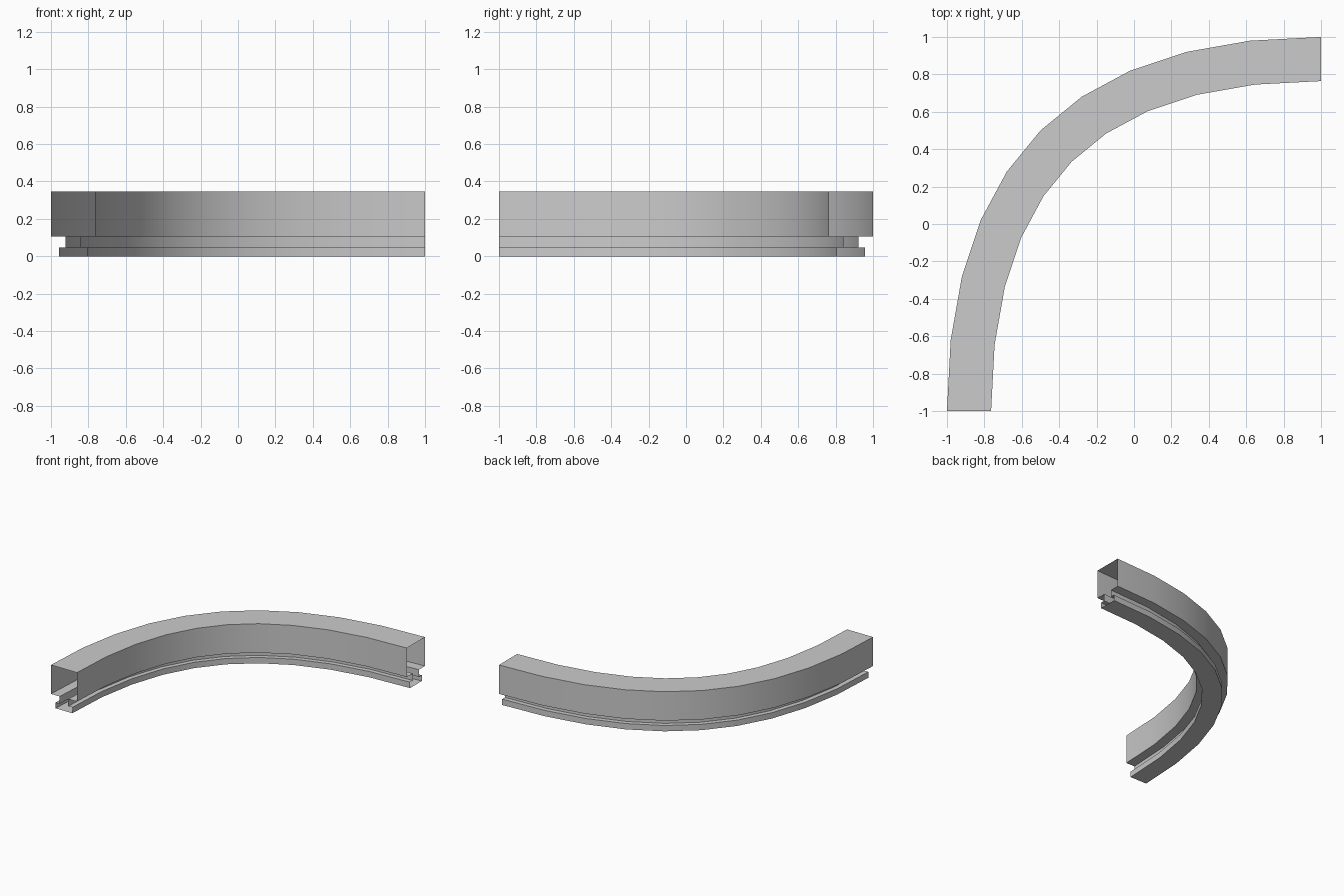
import bpy, bmesh
from mathutils import Vector

if "Cube" in bpy.data.objects:
    bpy.data.objects.remove(bpy.data.objects["Cube"])

SEGMENTS = 10
WIDTH = 0.236

# Half of the hollow cross-section, bottom to top: (half width, height)
half = [(0.076, 0.0), (0.076, 0.048), (0.039, 0.048),
        (0.039, 0.107), (WIDTH / 2, 0.107), (WIDTH / 2, 0.345)]
profile = [(WIDTH / 2 + w, z) for w, z in half]
profile += [(WIDTH / 2 - w, z) for w, z in reversed(half)]

# Outer edge of the bend: a quadratic curve with its corner at back left
p0, p1, p2 = Vector((1, 1, 0)), Vector((-1, 1, 0)), Vector((-1, -1, 0))


def section(bm, t):
    """Add one ring of the profile, offset inwards from the outer edge."""
    point = p0 * (1 - t) ** 2 + p1 * 2 * t * (1 - t) + p2 * t ** 2
    tangent = ((p1 - p0) * (1 - t) + (p2 - p1) * t).normalized()
    inward = Vector((-tangent.y, tangent.x, 0))
    return [bm.verts.new(point + inward * d + Vector((0, 0, z)))
            for d, z in profile]


# Thin-walled curved rail, open at both ends
bm = bmesh.new()
rings = [section(bm, i / SEGMENTS) for i in range(SEGMENTS + 1)]
count = len(profile)
for a, b in zip(rings, rings[1:]):
    for i in range(count):
        j = (i + 1) % count
        bm.faces.new((a[i], a[j], b[j], b[i]))
bm.normal_update()
# Make the walls face outwards (the top strip must face up)
top = max(bm.faces, key=lambda f: f.calc_center_median().z)
if top.normal.z < 0:
    bmesh.ops.reverse_faces(bm, faces=bm.faces[:])

mesh = bpy.data.meshes.new("curved_rail")
bm.to_mesh(mesh)
bm.free()
rail = bpy.data.objects.new("curved_rail", mesh)
bpy.context.collection.objects.link(rail)

# Smooth along the bend, sharp at the profile corners
bpy.context.view_layer.objects.active = rail
rail.select_set(True)
bpy.ops.object.shade_smooth_by_angle(angle=0.6)
